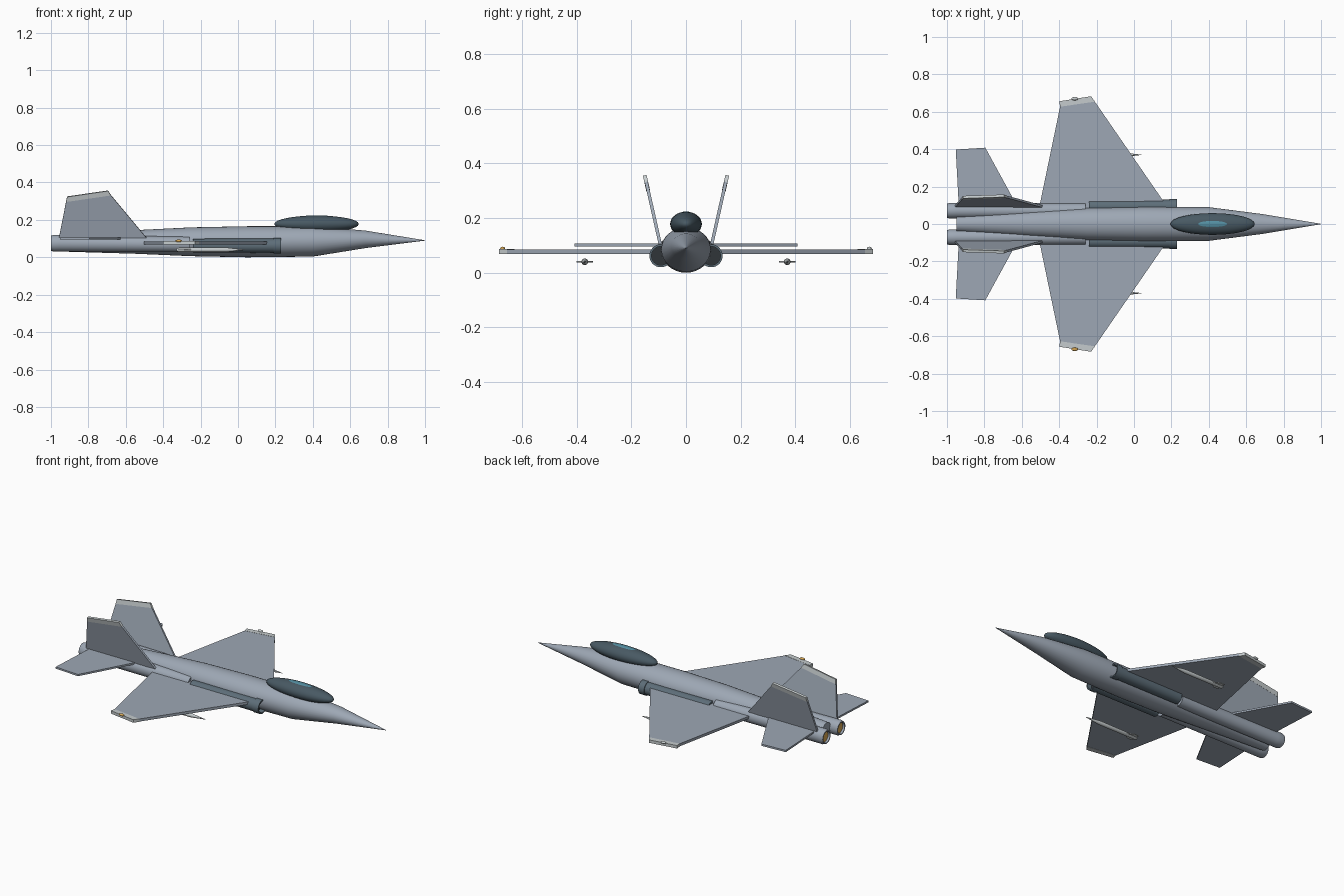
import bpy, bmesh, math
from mathutils import Vector

cube = bpy.data.objects.get("Cube")
if cube:
    bpy.data.objects.remove(cube, do_unlink=True)


def material(name, rgb):
    m = bpy.data.materials.new(name)
    m.use_nodes = True
    m.diffuse_color = (*rgb, 1)
    m.node_tree.nodes["Principled BSDF"].inputs["Base Color"].default_value = (*rgb, 1)
    return m


body_grey = material("body grey", (0.34, 0.39, 0.46))
pale_grey = material("pale grey", (0.56, 0.60, 0.61))
slate = material("dark slate", (0.11, 0.155, 0.19))
frame_dark = material("canopy frame", (0.065, 0.10, 0.125))
glass = material("canopy glass", (0.09, 0.28, 0.37))
black = material("intake black", (0.03, 0.035, 0.04))
gold = material("amber", (0.70, 0.40, 0.09))


def finish(name, bm, mats, angle=35):
    bmesh.ops.recalc_face_normals(bm, faces=bm.faces)
    me = bpy.data.meshes.new(name)
    bm.to_mesh(me)
    bm.free()
    for m in mats:
        me.materials.append(m)
    me.shade_smooth()
    me.set_sharp_from_angle(angle=math.radians(angle))
    ob = bpy.data.objects.new(name, me)
    bpy.context.collection.objects.link(ob)
    return ob


def loft(name, sections, mats, y=0, sides=32, end_mat=0):
    """Elliptical rings (x, z, half width, half height) joined along x."""
    bm = bmesh.new()
    rings = []
    for x, z, ry, rz in sections:
        angles = [2 * math.pi * i / sides for i in range(sides)]
        rings.append([bm.verts.new((x, y + ry * math.cos(a), z + rz * math.sin(a))) for a in angles])
    for a, b in zip(rings, rings[1:]):
        for i in range(sides):
            j = (i + 1) % sides
            bm.faces.new((a[i], a[j], b[j], b[i]))
    bm.faces.new(rings[0])
    bm.faces.new(rings[-1]).material_index = end_mat
    return finish(name, bm, mats)


def plate(name, outline, thickness, mat):
    """Flat panel through the outline, thickened evenly to both sides."""
    pts = [Vector(p) for p in outline]
    n = (pts[1] - pts[0]).cross(pts[2] - pts[0]).normalized() * thickness / 2
    bm = bmesh.new()
    top = [bm.verts.new(p + n) for p in pts]
    low = [bm.verts.new(p - n) for p in pts]
    bm.faces.new(top)
    bm.faces.new(low[::-1])
    for i in range(len(pts)):
        j = (i + 1) % len(pts)
        bm.faces.new((top[i], low[i], low[j], top[j]))
    return finish(name, bm, [mat], 20)


def ellipsoid(name, centre, radii, mat, sides=32):
    bm = bmesh.new()
    bmesh.ops.create_uvsphere(bm, u_segments=sides, v_segments=sides // 2, radius=1)
    for v in bm.verts:
        v.co = Vector([c + r * k for c, r, k in zip(centre, radii, v.co)])
    return finish(name, bm, [mat], 60)


# Fuselage
loft("fuselage", [
    (1, 0.09, 0.001, 0.001), (0.68, 0.096, 0.054, 0.047), (0.4, 0.085, 0.09, 0.081),
    (0.05, 0.083, 0.092, 0.083), (-0.25, 0.083, 0.086, 0.077),
    (-0.55, 0.082, 0.070, 0.063), (-0.95, 0.077, 0.042, 0.046)], [body_grey])

# Canopy with a clear crown
ellipsoid("canopy_frame", (0.42, 0, 0.178), (0.226, 0.058, 0.045), frame_dark)
ellipsoid("canopy_glass", (0.42, 0, 0.186), (0.17, 0.040, 0.0385), glass)

for side, s in (("left", 1), ("right", -1)):
    # Intake trunk with a raised lip and a hollow mouth
    loft(side + "_intake", [
        (-0.24, 0.062, 0.037, 0.037), (0.19, 0.062, 0.038, 0.038),
        (0.19, 0.062, 0.042, 0.042), (0.23, 0.062, 0.042, 0.042),
        (0.23, 0.062, 0.034, 0.034), (0.2, 0.062, 0.034, 0.034)],
        [slate, black], y=s * 0.092, end_mat=1)

    # Engine tube with a recessed glowing nozzle
    loft(side + "_engine", [
        (-0.26, 0.069, 0.041, 0.041), (-0.95, 0.075, 0.042, 0.045),
        (-0.985, 0.075, 0.042, 0.045), (-1, 0.075, 0.038, 0.040),
        (-1, 0.075, 0.032, 0.034), (-0.988, 0.075, 0.030, 0.032)],
        [body_grey, gold], y=s * 0.071, end_mat=1)

    # Wing and pale tip
    plate(side + "_wing", [
        (0.20, s * 0.06, 0.077), (-0.21, s * 0.655, 0.077),
        (-0.395, s * 0.628, 0.077), (-0.515, s * 0.05, 0.077)], 0.016, body_grey)
    plate(side + "_wing_tip", [
        (-0.209, s * 0.654, 0.077), (-0.229, s * 0.683, 0.077),
        (-0.4, s * 0.656, 0.077), (-0.395, s * 0.627, 0.077)], 0.018, pale_grey)
    ellipsoid(side + "_wing_light", (-0.317, s * 0.67, 0.088), (0.018, 0.009, 0.007),
              gold if s < 0 else pale_grey, 16)

    # Tailplane
    plate(side + "_tailplane", [
        (-0.61, s * 0.07, 0.101), (-0.795, s * 0.408, 0.101),
        (-0.953, s * 0.398, 0.101), (-0.935, s * 0.06, 0.101)], 0.011, body_grey)

    # Outward leaning fin and pale cap
    def lean(x, z):
        return (x, s * (0.1 + (z - 0.13) * 0.225), z)

    plate(side + "_fin", [lean(-0.96, 0.09), lean(-0.919, 0.298),
                          lean(-0.68, 0.333), lean(-0.49, 0.105)], 0.012, body_grey)
    plate(side + "_fin_cap", [lean(-0.919, 0.297), lean(-0.914, 0.324),
                              lean(-0.695, 0.356), lean(-0.679, 0.332)], 0.014, pale_grey)

    # Missile slung under the wing with flat fins
    loft(side + "_missile", [
        (-0.33, 0.04, 0.006, 0.006), (-0.32, 0.04, 0.011, 0.011),
        (-0.06, 0.04, 0.012, 0.012), (0.04, 0.04, 0.001, 0.001)],
        [pale_grey], y=s * 0.37, sides=16)
    plate(side + "_missile_fins", [
        (-0.23, s * 0.37, 0.04), (-0.29, s * 0.34, 0.04),
        (-0.32, s * 0.34, 0.04), (-0.32, s * 0.40, 0.04),
        (-0.29, s * 0.40, 0.04)], 0.004, pale_grey)
